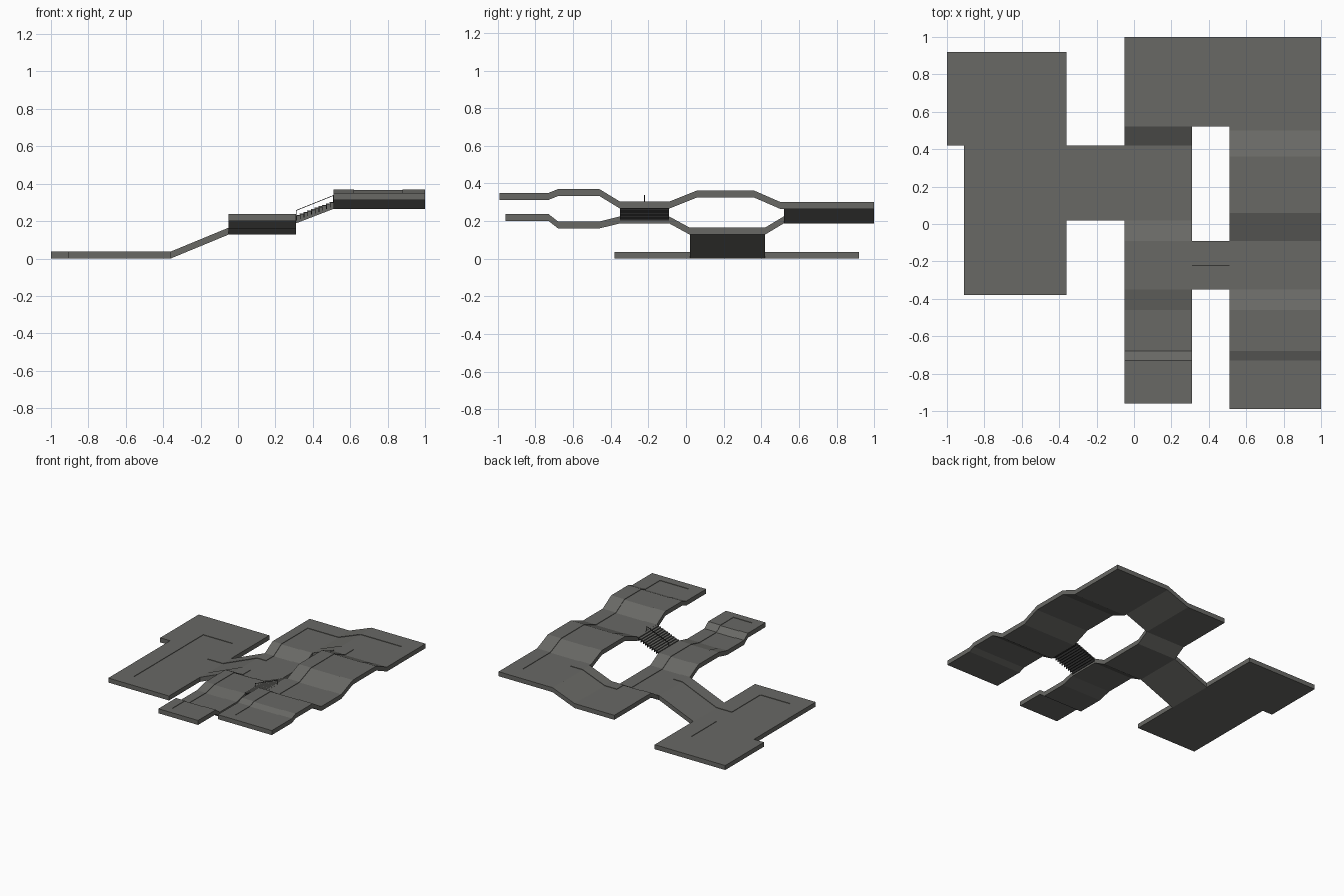
import bpy, bmesh

if "Cube" in bpy.data.objects:
    bpy.data.objects.remove(bpy.data.objects["Cube"])

def material(name, col):
    m = bpy.data.materials.new(name)
    m.diffuse_color = (*col, 1)
    m.use_nodes = True
    m.node_tree.nodes["Principled BSDF"].inputs["Base Color"].default_value = m.diffuse_color
    return m

STONE = material("stone grey", (0.14, 0.14, 0.13))
DARK = material("charcoal", (0.02, 0.02, 0.02))
THICK = 0.037

# Height profiles of the walkways (position, top height)
RAMP = [(-1, .037), (-.36, .037), (-.05, .165)]
MIDDLE = [(-.96, .237), (-.73, .237), (-.68, .198), (-.46, .198), (-.35, .225),
          (-.09, .225), (.02, .165), (.42, .165), (.52, .225), (1, .225)]
RIGHT = [(-.99, .35), (-.73, .35), (-.68, .37), (-.46, .37), (-.35, .303),
         (-.09, .303), (.06, .363), (.36, .363), (.50, .302), (1, .302)]

# Footprint rectangles and sunken centre paths (x0, x1, y0, y1)
FLOOR = [(-.91, -.36, -.38, .92), (-1, -.91, .42, .92), (-.36, -.05, .02, .42),
         (-.05, .31, -.96, 1), (.31, .51, .52, 1), (.51, 1, -.99, 1)]
PATH = [(-.77, -.5, -.25, .65), (-.5, .03, .12, .32), (.03, .2, -.9, .86),
        (.03, .88, .61, .86), (.62, .88, -.92, .86)]

def interp(profile, t):
    if t <= profile[0][0]:
        return profile[0][1]
    for (a, za), (b, zb) in zip(profile, profile[1:]):
        if t <= b:
            return za + (zb - za) * (t - a) / (b - a)
    return profile[-1][1]

def height(x, y):
    if x < -.05:
        return interp(RAMP, x)
    m, r = interp(MIDDLE, y), interp(RIGHT, y)
    f = min(max((x - .31) / .2, 0), 1)
    return m + (r - m) * f

def inside(rects, x, y):
    return any(a < x < b and c < y < d for a, b, c, d in rects)

def finish(bm, name, mat):
    bmesh.ops.recalc_face_normals(bm, faces=bm.faces[:])
    me = bpy.data.meshes.new(name)
    bm.to_mesh(me)
    bm.free()
    me.materials.append(mat)
    ob = bpy.data.objects.new(name, me)
    bpy.context.collection.objects.link(ob)
    return ob

# Walkways: one draped slab with sunken paths
xs = sorted({v for r in FLOOR + PATH for v in r[:2]})
ys = sorted({v for r in FLOOR + PATH for v in r[2:]} | {p[0] for p in MIDDLE + RIGHT})
bm = bmesh.new()
verts, path_faces = {}, []

def vert(x, y):
    if (x, y) not in verts:
        verts[x, y] = bm.verts.new((x, y, height(x, y)))
    return verts[x, y]

for x0, x1 in zip(xs, xs[1:]):
    for y0, y1 in zip(ys, ys[1:]):
        cx, cy = (x0 + x1) / 2, (y0 + y1) / 2
        if inside(FLOOR, cx, cy):
            f = bm.faces.new([vert(x0, y0), vert(x1, y0), vert(x1, y1), vert(x0, y1)])
            if inside(PATH, cx, cy):
                path_faces.append(f)

def extrude_down(faces, depth, keep):
    r = bmesh.ops.extrude_face_region(bm, geom=faces, use_keep_orig=keep)
    new = [g for g in r["geom"] if isinstance(g, bmesh.types.BMVert)]
    bmesh.ops.translate(bm, verts=new, vec=(0, 0, -depth))

extrude_down(bm.faces[:], THICK, True)
# sink the paths slightly
old = set(path_faces)
r = bmesh.ops.extrude_face_region(bm, geom=path_faces)
bmesh.ops.translate(bm, verts=[g for g in r["geom"] if isinstance(g, bmesh.types.BMVert)],
                    vec=(0, 0, -.004))
bmesh.ops.delete(bm, geom=[f for f in old if f.is_valid], context='FACES')
finish(bm, "walkways", STONE)

def box(bm, x0, x1, y0, y1, z0, z1):
    vs = bmesh.ops.create_cube(bm, size=1)["verts"]
    for v in vs:
        v.co = ((x0 + x1) / 2 + v.co.x * (x1 - x0), (y0 + y1) / 2 + v.co.y * (y1 - y0),
                (z0 + z1) / 2 + v.co.z * (z1 - z0))

# Stairs: ten treads with dark risers
N, Y0, Y1 = 10, -.35, -.09
Z0, Z1 = .225, .303
treads, risers = bmesh.new(), bmesh.new()
for i in range(N):
    x = .31 + .2 * i / N
    z = Z0 + (Z1 - Z0) * (i + 1) / N
    box(treads, x, x + .0195, Y0, Y1, z - .006, z)
    box(risers, x + .001, x + .005, Y0, Y1, z - .03, z - .006)
finish(treads, "stair_treads", STONE)
finish(risers, "stair_risers", DARK)

# Thin sloping handrail along the middle of the stairs, with end posts
rail = bmesh.new()
box(rail, .31, .51, -.222, -.218, 0, .004)
for v in rail.verts:
    v.co.z += .255 + .08 * (v.co.x - .31) / .2
box(rail, .31, .313, -.222, -.218, .222, .257)
box(rail, .507, .51, -.222, -.218, .30, .336)
finish(rail, "handrail", DARK)
